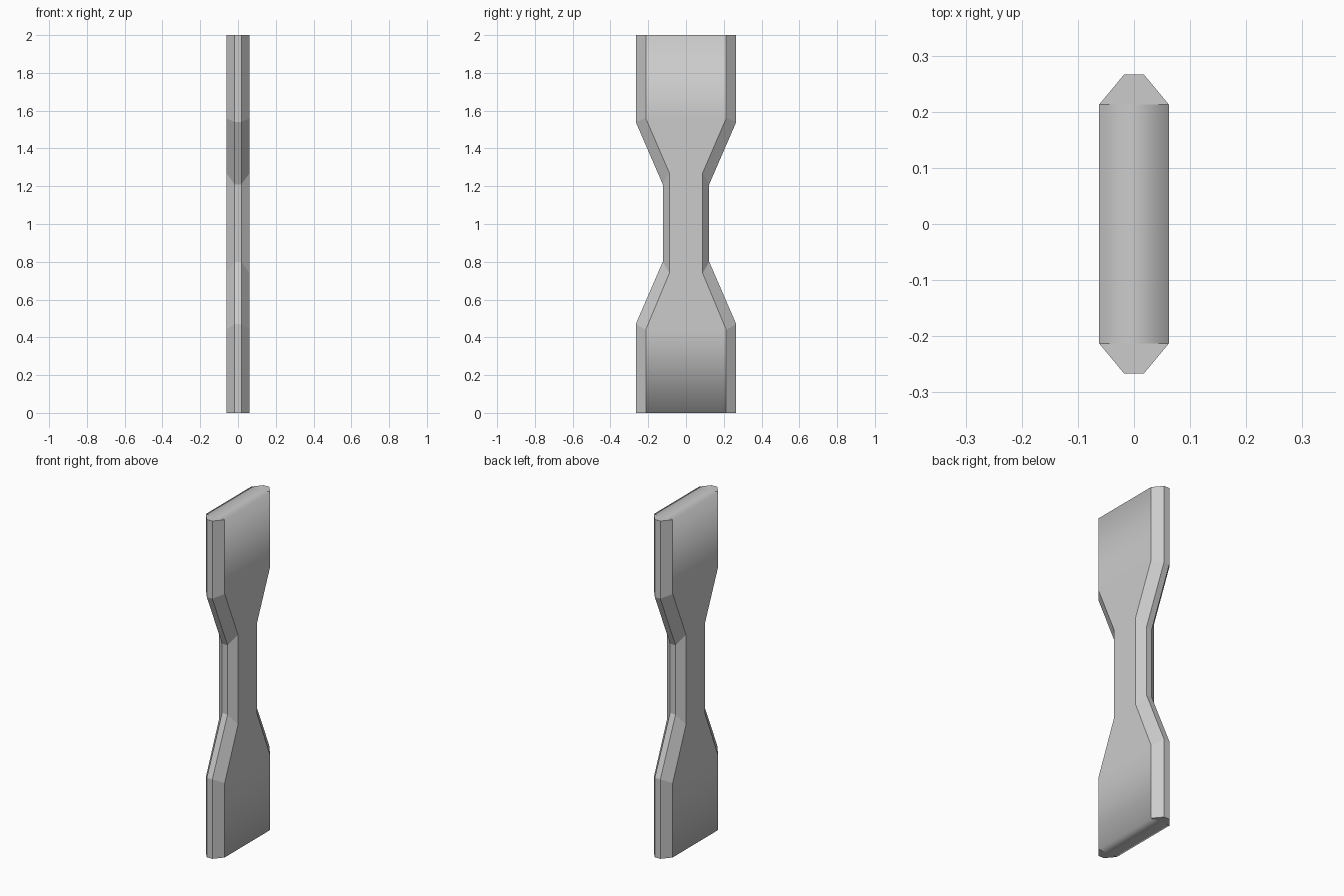
import bpy, bmesh

if "Cube" in bpy.data.objects:
    bpy.data.objects.remove(bpy.data.objects["Cube"])

T, E = 0.062, 0.018   # half thickness at the broad face / at the narrow edge
# per level: broad face half width and z, narrow edge half width and z
levels = [(0.213, 0.0, 0.266, 0.0), (0.213, 0.44, 0.266, 0.47),
          (0.088, 0.74, 0.123, 0.80), (0.088, 1.27, 0.123, 1.21),
          (0.213, 1.56, 0.266, 1.54), (0.213, 2.0, 0.266, 2.0)]

bm = bmesh.new()

# eight-point cross-sections
rings = []
for yi, zi, yo, zo in levels:
    pts = [(T, -yi, zi), (T, yi, zi), (E, yo, zo), (-E, yo, zo),
           (-T, yi, zi), (-T, -yi, zi), (-E, -yo, zo), (E, -yo, zo)]
    rings.append([bm.verts.new(p) for p in pts])

# walls; index 0 and 4 are the broad faces
soft = set()
for a, b in zip(rings, rings[1:]):
    for i in range(8):
        j = (i + 1) % 8
        f = bm.faces.new((a[i], a[j], b[j], b[i]))
        if i in (0, 4):
            soft.add(f)

# end caps: a middle strip shaded together with the broad faces, plus two flat tips
for r, flip in ((rings[0], True), (rings[-1], False)):
    for k, idx in enumerate(((0, 1, 4, 5), (1, 2, 3, 4), (5, 6, 7, 0))):
        f = bm.faces.new([r[i] for i in (idx[::-1] if flip else idx)])
        if k == 0:
            soft.add(f)

for f in bm.faces:
    f.smooth = True
for e in bm.edges:
    e.smooth = all(f in soft for f in e.link_faces)

mesh = bpy.data.meshes.new("waisted_bar")
bm.to_mesh(mesh)
bm.free()
bar = bpy.data.objects.new("waisted_bar", mesh)
bpy.context.collection.objects.link(bar)
